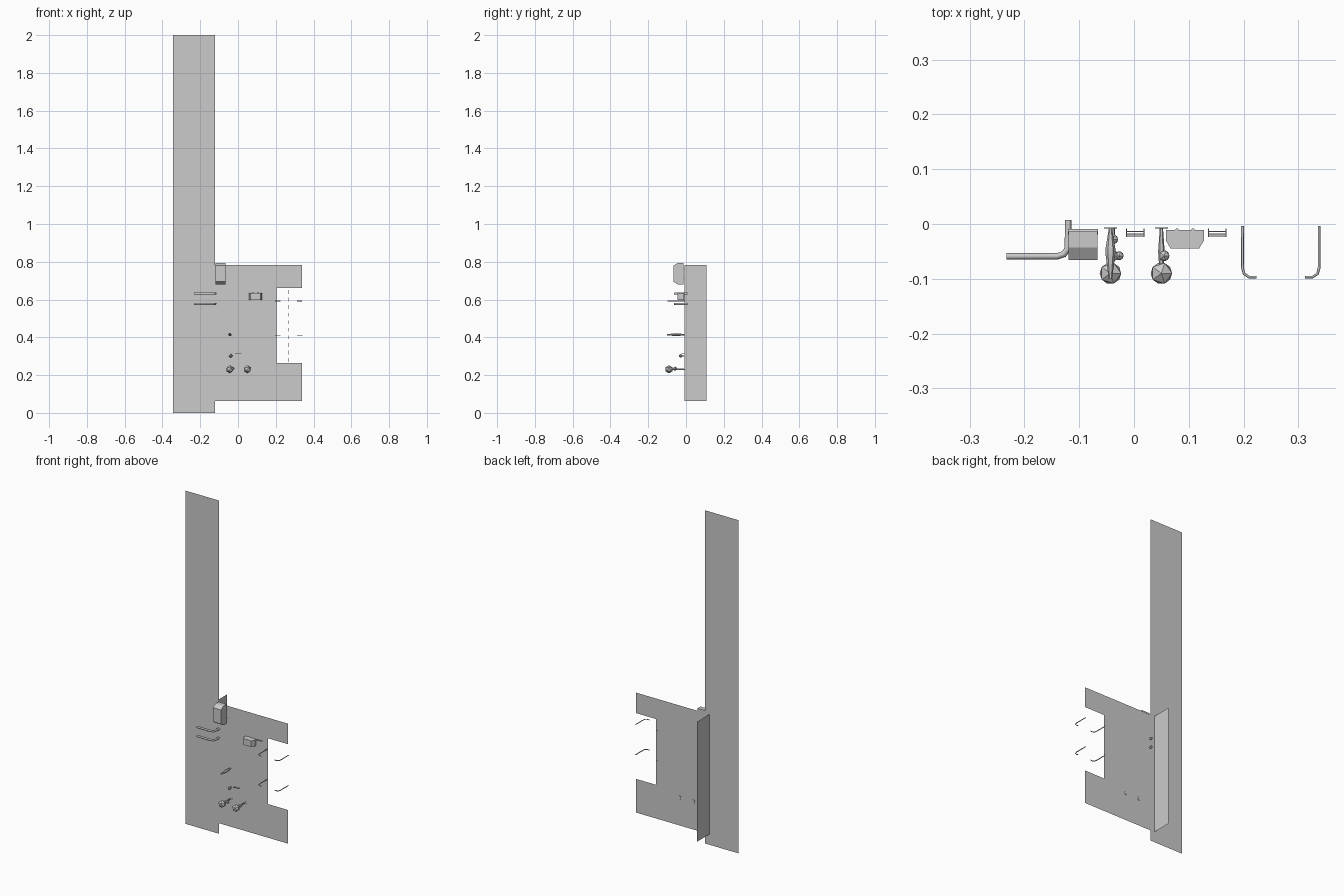
import bpy, bmesh, math
from mathutils import Matrix

if "Cube" in bpy.data.objects:
    bpy.data.objects.remove(bpy.data.objects["Cube"])

WALL_Y = -0.008


def make(name, verts, faces):
    me = bpy.data.meshes.new(name)
    me.from_pydata(verts, [], faces)
    me.update()
    ob = bpy.data.objects.new(name, me)
    bpy.context.collection.objects.link(ob)
    return ob


def sheet(name, outline, y=WALL_Y):
    return make(name, [(x, y, z) for x, z in outline], [tuple(range(len(outline)))])


def tube(name, points, radius, sides=1):
    cu = bpy.data.curves.new(name, 'CURVE')
    cu.dimensions = '3D'
    cu.bevel_depth = radius
    cu.bevel_resolution = sides
    cu.use_fill_caps = True
    sp = cu.splines.new('POLY')
    sp.points.add(len(points) - 1)
    for p, co in zip(sp.points, points):
        p.co = (*co, 1)
    tmp = bpy.data.objects.new(name + "_curve", cu)
    bpy.context.collection.objects.link(tmp)
    dg = bpy.context.evaluated_depsgraph_get()
    me = bpy.data.meshes.new_from_object(tmp.evaluated_get(dg))
    bpy.data.objects.remove(tmp)
    ob = bpy.data.objects.new(name, me)
    bpy.context.collection.objects.link(ob)
    return ob


def lathe(name, x, z, profile, n=6):
    """Turned part around a line along y; profile is (y, radius)."""
    verts = [(x + r * math.cos(2 * math.pi * i / n), y, z + r * math.sin(2 * math.pi * i / n))
             for y, r in profile for i in range(n)]
    faces = [(k * n + i, k * n + (i + 1) % n, (k + 1) * n + (i + 1) % n, (k + 1) * n + i)
             for k in range(len(profile) - 1) for i in range(n)]
    last = (len(profile) - 1) * n
    faces += [tuple(reversed(range(n))), tuple(range(last, last + n))]
    return make(name, verts, faces)


def ball(name, loc, r):
    bm = bmesh.new()
    bmesh.ops.create_icosphere(bm, subdivisions=1, radius=r, matrix=Matrix.Translation(loc))
    ob = make(name, [], [])
    bm.to_mesh(ob.data)
    bm.free()
    return ob


def chamfer_box(name, length, depth, width, loc, upright):
    """Chamfered case with two back rods; u along its length, w across."""
    def place(u, y, w):
        return (loc[0] + (w if upright else u), loc[1] + y, loc[2] + (u if upright else w))
    h, w = length / 2, width / 2
    prof = [(-h, 0), (h, 0), (h, -depth * .55), (h * .74, -depth), (-h * .74, -depth), (-h, -depth * .55)]
    n = len(prof)
    verts = [place(u, y, s * w) for s in (-1, 1) for u, y in prof]
    faces = [tuple(range(n)), tuple(reversed(range(n, 2 * n)))]
    faces += [(i, i + n, (i + 1) % n + n, (i + 1) % n) for i in range(n)]
    make(name, verts, faces)
    for s in (-1, 1):
        tube(name + "_rod", [place(s * h * .42, 0, -w * 1.03), place(s * h * .42, 0, w * 1.03)], depth * .1)


# wall sheets
sheet("tall_panel", [(-.344, 0), (-.122, 0), (-.122, 2), (-.344, 2)])
sheet("front_panel", [(-.122, .063), (.339, .063), (.339, .265), (.205, .265),
                      (.205, .66), (.339, .66), (.339, .783), (-.122, .783)])
make("side_panel", [(-.15, WALL_Y, .063), (-.15, .109, .063), (-.15, .109, .783), (-.15, WALL_Y, .783)],
     [(0, 1, 2, 3)])

# dashed seam in the opening
for i in range(10):
    z = .27 + i * .04
    sheet("seam_dash", [(.267, z), (.269, z), (.269, z + .02), (.267, z + .02)])

# cases
chamfer_box("tall_case", .115, .052, .053, (-.093, -.014, .737), True)
chamfer_box("small_case", .07, .034, .037, (.093, -.011, .617), False)

# bent handles
for z in (.577, .631):
    tube("bent_handle", [(-.233, -.059, z), (-.14, -.059, z), (-.128, -.055, z),
                         (-.121, -.045, z), (-.12, .007, z)], .006)

# hooks either side of the opening
for z in (.411, .592):
    for s in (-1, 1):
        tube("hook", [(.268 + s * u, y, z) for u, y in
                      ((.07, -.004), (.07, -.08), (.067, -.091), (.058, -.097), (.044, -.097))], .0025)

# small racks
for x, z in ((.002, .313), (.152, .637)):
    for s in (-1, 1):
        tube("rack_end", [(x + s * .016, -.008, z), (x + s * .016, -.024, z)], .001)
    for y in (-.014, -.018, -.022):
        tube("rack_bar", [(x - .016, y, z), (x + .016, y, z)], .001)

# spindle
lathe("spindle", -.043, .414, [(WALL_Y, .003), (-.045, .009), (-.055, .009), (-.1, .003)])

# faceted knobs on stems
for x in (-.043, .05):
    lathe("knob_washer", x, .231, [(-.006, .012), (-.0085, .012)])
    lathe("knob_stem", x, .231, [(WALL_Y, .003), (-.05, .006), (-.08, .004)])
    ball("large_knob", (x, -.09, .231), .022)
    ball("knob_bead", (x + .005, -.058, .234), .011)
ball("side_bead", (-.027, -.058, .234), .009)

# small button
lathe("button_stem", -.038, .302, [(WALL_Y, .003), (-.025, .004)])
ball("button", (-.038, -.028, .302), .01)
